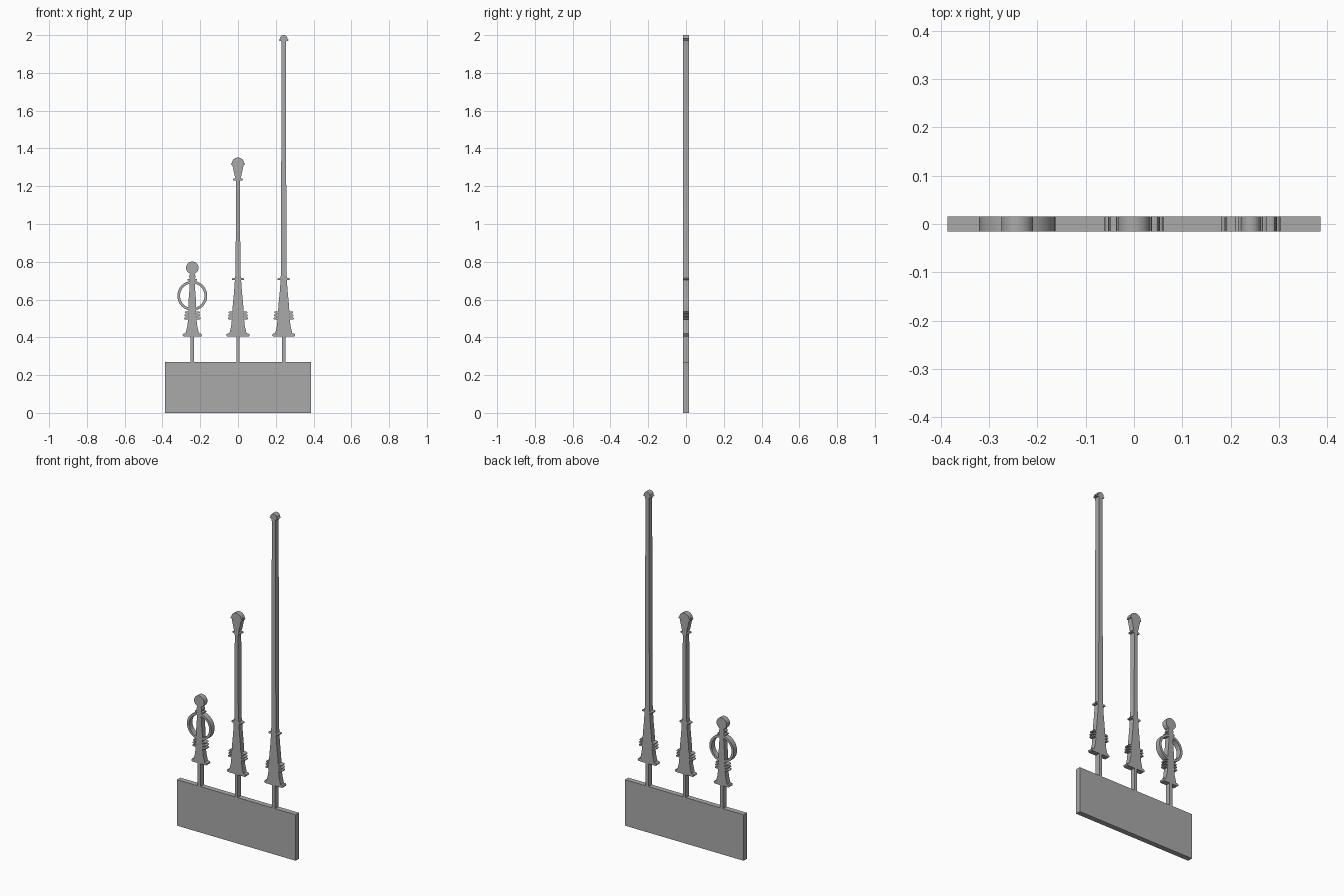
import bpy
import bmesh
from math import sin, cos, pi, radians

DEPTH = 0.031

cube = bpy.data.objects.get("Cube")
if cube:
    bpy.data.objects.remove(cube)

grey = bpy.data.materials.new("plain grey")
grey.use_nodes = True
tone = (0.4, 0.4, 0.4, 1)
grey.diffuse_color = tone
grey.node_tree.nodes["Principled BSDF"].inputs["Base Color"].default_value = tone


def finish(name, bm):
    bmesh.ops.recalc_face_normals(bm, faces=bm.faces)
    mesh = bpy.data.meshes.new(name)
    bm.to_mesh(mesh)
    bm.free()
    mesh.materials.append(grey)
    obj = bpy.data.objects.new(name, mesh)
    bpy.context.collection.objects.link(obj)
    bpy.ops.object.select_all(action='DESELECT')
    obj.select_set(True)
    bpy.context.view_layer.objects.active = obj
    bpy.ops.object.shade_smooth_by_angle(angle=radians(30))
    return obj


def thicken(bm):
    """Extrude the flat outline from the front to the back plane."""
    out = bmesh.ops.extrude_face_region(bm, geom=bm.faces[:])
    verts = [g for g in out["geom"] if isinstance(g, bmesh.types.BMVert)]
    bmesh.ops.translate(bm, verts=verts, vec=(0, DEPTH, 0))


def silhouette(name, x, half):
    """Flat plate from (half width, height) pairs mirrored about its axis."""
    bm = bmesh.new()
    points = [(x + w, z) for w, z in half]
    points += [(x - w, z) for w, z in reversed(half) if w > 0]
    bm.faces.new([bm.verts.new((px, -DEPTH / 2, z)) for px, z in points])
    thicken(bm)
    return finish(name, bm)


def bead(z, inner, outer, r=0.005):
    """Round moulding that stands out from the stem."""
    arc = [(outer - r + r * cos(a), z + r * sin(a))
           for a in [-pi / 2 + pi * i / 6 for i in range(7)]]
    return [(inner, z - r)] + arc + [(inner, z + r)]


def dome(z, r, start, steps=16):
    """Arc of a round finial, from the start angle to its crown."""
    return [(r * cos(a) if i < steps else 0, z + r * sin(a))
            for i in range(steps + 1)
            for a in [start + (pi / 2 - start) * i / steps]]


def foot(w):
    """Base flange, flared skirt and three beads, for skirt half width w."""
    shape = bead(0.412, w, w + 0.015, 0.008)
    shape += [(w - 0.004, 0.435), (w - 0.010, 0.46), (w - 0.013, 0.49)]
    for i, z in enumerate((0.500, 0.516, 0.532)):
        shape += bead(z, w - 0.014 - 0.001 * i, w + 0.008 - 0.002 * i)
    return shape


SHORT, MIDDLE, TALL = -0.242, 0, 0.242

# Backing plate and the three thin connecting stems
silhouette("base_plate", 0, [(0.386, 0), (0.386, 0.27)])
for label, x in (("short", SHORT), ("middle", MIDDLE), ("tall", TALL)):
    silhouette(label + "_stem", x, [(0.009, 0.27), (0.009, 0.404)])

# Tapered sleeve shared by the two longer posts
sleeve = foot(0.046) + [(0.027, 0.58), (0.021, 0.64), (0.017, 0.695)]
sleeve += bead(0.708, 0.017, 0.033)

# Tall post with a small round tip
silhouette("tall_post", TALL, sleeve + [(0.015, 0.73), (0.011, 1.95)]
           + bead(1.974, 0.014, 0.025) + dome(1.98, 0.02, 0.1))

# Middle post with a flared head
silhouette("middle_post", MIDDLE, sleeve + [(0.013, 0.73), (0.010, 1.22)]
           + bead(1.235, 0.012, 0.026)
           + [(0.016, 1.25), (0.023, 1.28), (0.029, 1.308)]
           + bead(1.317, 0.030, 0.037) + dome(1.319, 0.033, 0.1))

# Short post with a ball on top
silhouette("short_post", SHORT, foot(0.036)
           + [(0.021, 0.58), (0.016, 0.64), (0.013, 0.69)]
           + bead(0.705, 0.013, 0.026)
           + [(0.018, 0.72), (0.013, 0.735)] + dome(0.768, 0.033, -1.2))

# Ring hanging around the short post
bm = bmesh.new()
count = 48
loops = [[bm.verts.new((SHORT + r * cos(2 * pi * i / count), -DEPTH / 2,
                        0.62 + r * sin(2 * pi * i / count)))
          for i in range(count)] for r in (0.079, 0.065)]
for i in range(count):
    j = (i + 1) % count
    bm.faces.new((loops[0][i], loops[0][j], loops[1][j], loops[1][i]))
thicken(bm)
finish("hanging_ring", bm)
